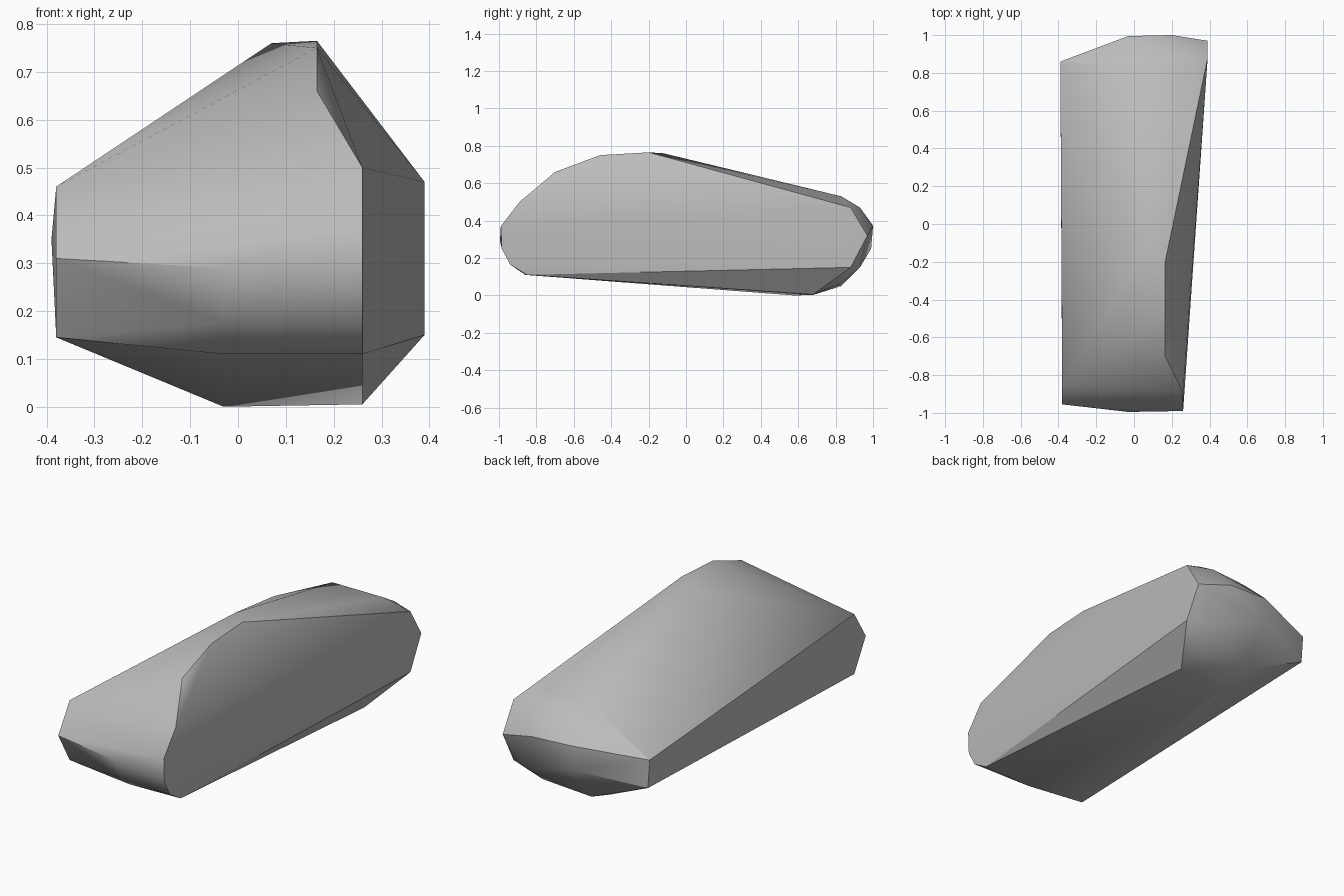
import bpy
import bmesh
from math import radians

cube = bpy.data.objects.get("Cube")
if cube:
    bpy.data.objects.remove(cube, do_unlink=True)

# Stone colour
stone = bpy.data.materials.new("grey_stone")
stone.use_nodes = True
grey = (0.5, 0.5, 0.5, 1)
stone.diffuse_color = grey
shader = next(n for n in stone.node_tree.nodes if n.type == "BSDF_PRINCIPLED")
shader.inputs["Base Color"].default_value = grey
shader.inputs["Roughness"].default_value = 0.9

# Cross-section corners: x position -> (y, z) points on the boulder's skin
sections = {
    -0.38: [(-0.86, 0.46), (-0.955, 0.31), (-0.86, 0.145), (0.86, 0.2)],
    -0.39: [(0.86, 0.35)],
    -0.03: [(-0.995, 0.29), (-0.94, 0.175), (-0.86, 0.11), (0.58, 0), (0.68, 0.003),
            (0.83, 0.05), (0.99, 0.25), (0.995, 0.38), (0.83, 0.53)],
    0.07: [(-0.12, 0.76)],
    0.165: [(-0.7, 0.66), (-0.46, 0.75), (-0.2, 0.765)],
    0.2: [(1, 0.37)],
    0.26: [(-0.89, 0.5), (-0.99, 0.37), (-0.985, 0.25), (-0.94, 0.165), (-0.85, 0.11),
           (0.68, 0.005), (0.82, 0.06), (0.93, 0.15), (0.93, 0.47), (0.83, 0.53)],
    0.39: [(0.88, 0.15), (0.97, 0.32), (0.88, 0.47)],
}

# Boulder: wrap a convex skin around the corners
bm = bmesh.new()
for x, ring in sections.items():
    for y, z in ring:
        bm.verts.new((x, y, z))
hull = bmesh.ops.convex_hull(bm, input=bm.verts)
loose = {v for v in hull["geom_interior"] + hull["geom_unused"]
         if isinstance(v, bmesh.types.BMVert) and not v.link_faces}
bmesh.ops.delete(bm, geom=list(loose), context="VERTS")
bmesh.ops.dissolve_limit(bm, angle_limit=radians(1), verts=bm.verts, edges=bm.edges)
bmesh.ops.recalc_face_normals(bm, faces=bm.faces)

mesh = bpy.data.meshes.new("boulder")
bm.to_mesh(mesh)
bm.free()
mesh.materials.append(stone)
boulder = bpy.data.objects.new("boulder", mesh)
bpy.context.collection.objects.link(boulder)

# Soft facets with crisp main ridges
bpy.ops.object.select_all(action="DESELECT")
boulder.select_set(True)
bpy.context.view_layer.objects.active = boulder
bpy.ops.object.shade_smooth_by_angle(angle=radians(30))
